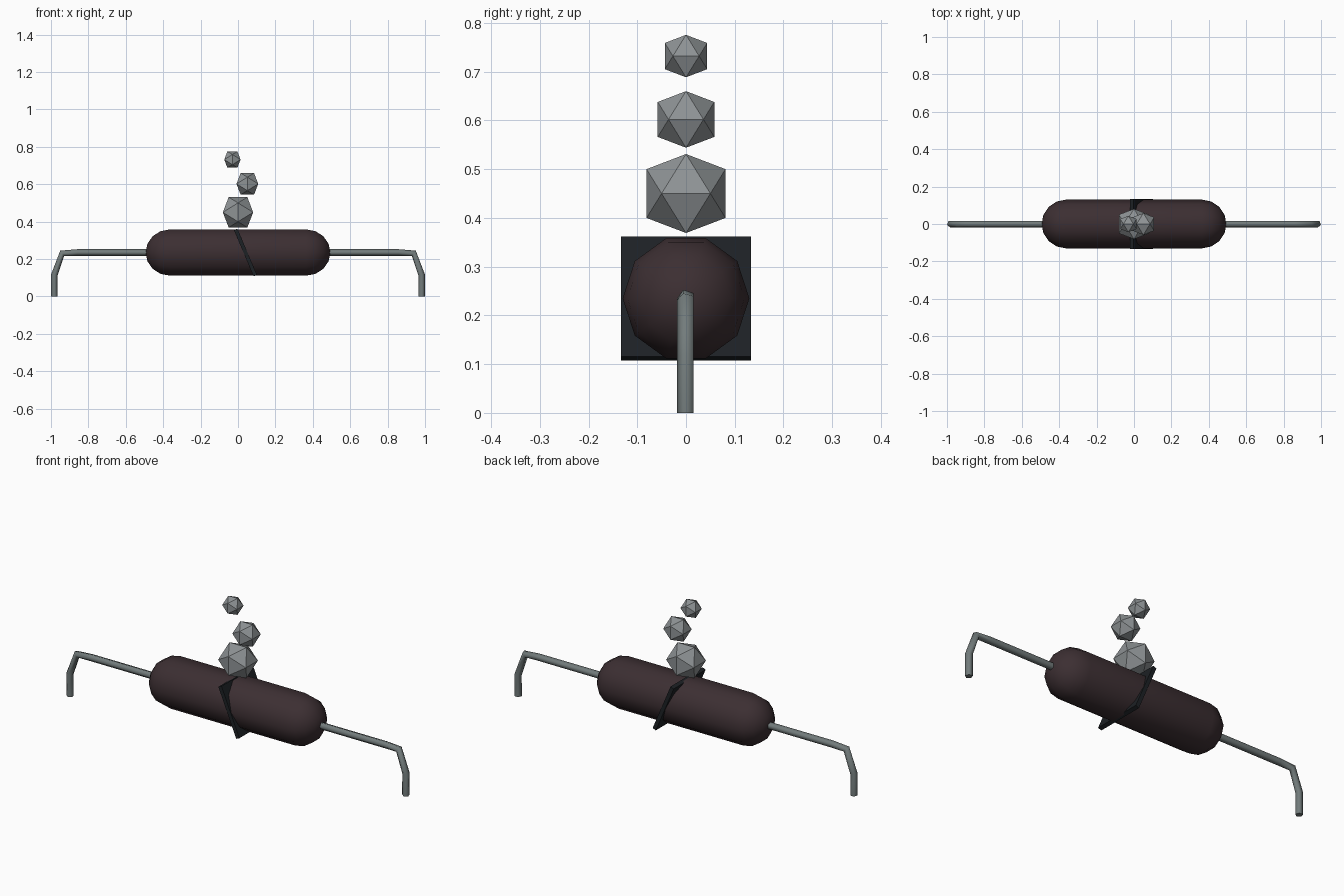
import bpy, bmesh, math
from mathutils import Vector

if "Cube" in bpy.data.objects:
    bpy.data.objects.remove(bpy.data.objects["Cube"])


def material(name, rgb):
    m = bpy.data.materials.new(name)
    m.diffuse_color = (*rgb, 1)
    m.use_nodes = True
    m.node_tree.nodes["Principled BSDF"].inputs["Base Color"].default_value = m.diffuse_color
    return m


CHARRED = material("charred brown", (0.045, 0.028, 0.032))
BLACK = material("scorch black", (0.012, 0.015, 0.018))
METAL = material("dull metal", (0.17, 0.20, 0.20))
SMOKE = material("smoke grey", (0.27, 0.29, 0.30))


def finish(bm, name, mat, smooth=False):
    bmesh.ops.recalc_face_normals(bm, faces=bm.faces[:])
    for f in bm.faces:
        f.smooth = smooth and len(f.verts) < 5
    me = bpy.data.meshes.new(name)
    bm.to_mesh(me)
    bm.free()
    me.materials.append(mat)
    ob = bpy.data.objects.new(name, me)
    bpy.context.collection.objects.link(ob)
    return ob


def bridge(bm, rings):
    n = len(rings[0])
    for a, b in zip(rings, rings[1:]):
        for i in range(n):
            j = (i + 1) % n
            bm.faces.new((a[i], a[j], b[j], b[i]))


# Charred capsule body: ten sides, rounded ends
R, HALF, MID, SIDES, STEPS = 0.13, 0.364, 0.235, 10, 4
profile = [(HALF + R * math.sin(t), R * math.cos(t))
           for t in (k * math.pi / 2 / STEPS for k in range(STEPS))]
profile = [(-x, r) for x, r in reversed(profile)] + profile
bm = bmesh.new()
rings = [[bm.verts.new((x, r * math.cos(a), MID + r * math.sin(a)))
          for a in (2 * math.pi * i / SIDES for i in range(SIDES))]
         for x, r in profile]
bridge(bm, rings)
for ring, x in ((rings[0], -HALF - R), (rings[-1], HALF + R)):
    tip = bm.verts.new((x, 0, MID))
    for i in range(SIDES):
        bm.faces.new((ring[i], ring[(i + 1) % SIDES], tip))
finish(bm, "body", CHARRED, True)


# Bent wire leads: five-sided tubes, mirrored left and right
def lead(name, s, r=0.0185):
    pts = [Vector((s * x, 0, z)) for x, z in
           ((0.45, MID), (0.86, MID), (0.94, 0.231), (0.982, 0.115), (0.982, 0))]
    bm = bmesh.new()
    rings = []
    for i, p in enumerate(pts):
        d = (pts[min(i + 1, 4)] - p).normalized() + (p - pts[max(i - 1, 0)]).normalized()
        n = Vector((0, 1, 0)).cross(d).normalized()
        rings.append([bm.verts.new(p + r * (math.cos(a) * Vector((0, -1, 0)) + math.sin(a) * n))
                      for a in (2 * math.pi * k / 5 for k in range(5))])
    bridge(bm, rings)
    bm.faces.new(rings[0])
    bm.faces.new(rings[-1])
    finish(bm, name, METAL, True)


lead("left_lead", -1)
lead("right_lead", 1)

# Slanted crack plate through the body
bm = bmesh.new()
bmesh.ops.create_cube(bm, size=1)
crack = finish(bm, "crack", BLACK)
crack.scale = (0.02, 0.267, 0.268)
crack.rotation_euler = (0, -0.4, 0)
crack.location = (0.04, 0, MID)

# Smoke puffs: flat-faced icosahedra
PHI = (1 + 5 ** 0.5) / 2


def puff(name, x, z, half):
    bm = bmesh.new()
    for a in (-1, 1):
        for b in (-PHI, PHI):
            for v in ((a, 0, b), (0, b, a), (b, a, 0)):
                bm.verts.new(Vector(v) * half / PHI)
    bmesh.ops.convex_hull(bm, input=bm.verts[:])
    finish(bm, name, SMOKE).location = (x, 0, z)


puff("large_puff", 0, 0.45, 0.081)
puff("medium_puff", 0.05, 0.602, 0.058)
puff("small_puff", -0.03, 0.732, 0.0435)
